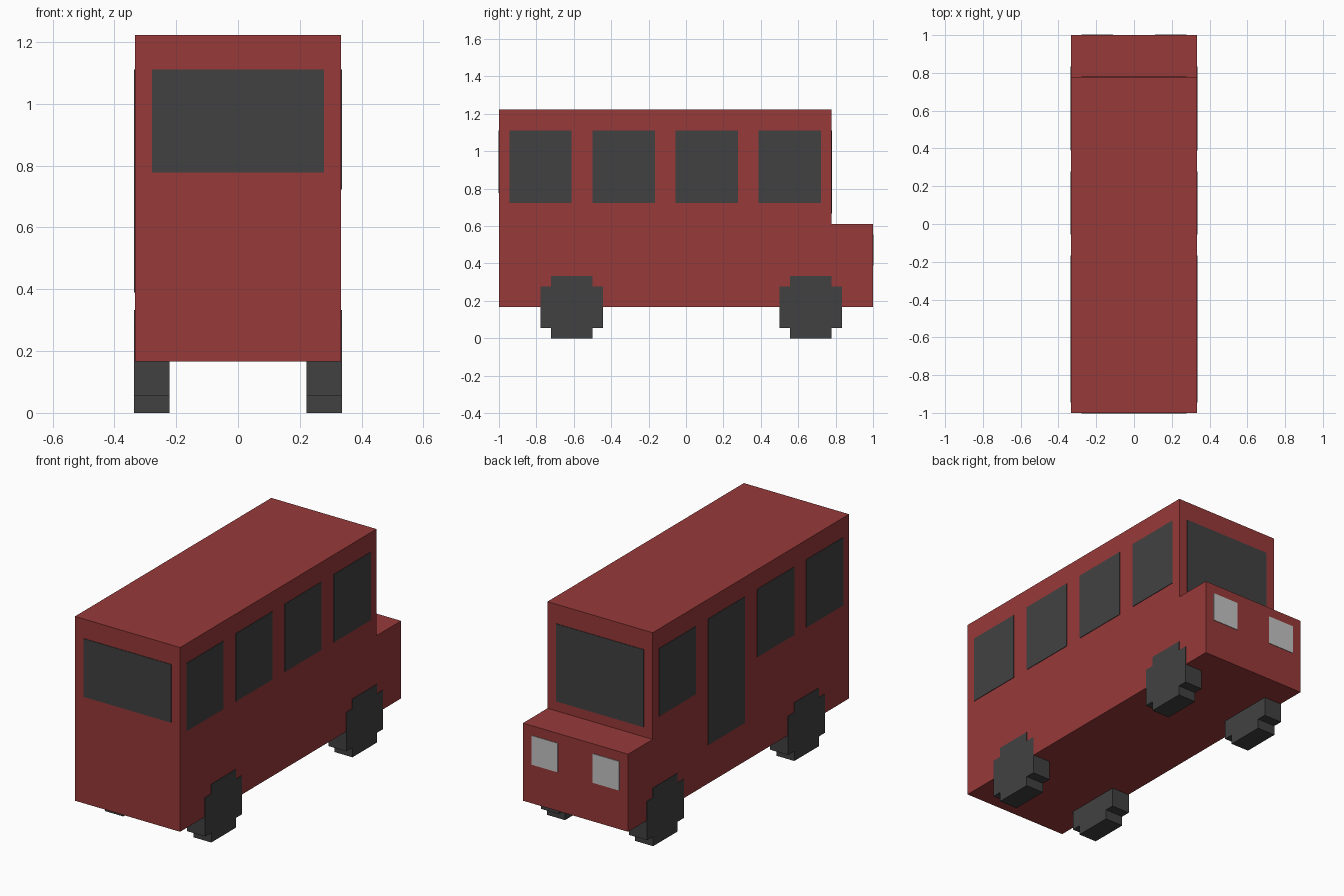
import bpy, bmesh
from mathutils import Vector

if "Cube" in bpy.data.objects:
    bpy.data.objects.remove(bpy.data.objects["Cube"])

U = 1 / 18     # the model sits on a grid of eighteenths
T = 0.003      # how far painted plates stand proud


def material(name, r, g, b):
    m = bpy.data.materials.new(name)
    m.diffuse_color = (r, g, b, 1)
    m.use_nodes = True
    m.node_tree.nodes["Principled BSDF"].inputs["Base Color"].default_value = m.diffuse_color
    return m


RED = material("brick red", 0.31, 0.041, 0.041)
DARK = material("dark grey", 0.053, 0.053, 0.053)
LIGHT = material("light grey", 0.55, 0.55, 0.55)


def prism(name, profile, x0, x1, mat):
    """Extrude a (y, z) profile, given in grid units, from x0 to x1."""
    bm = bmesh.new()
    face = bm.faces.new([bm.verts.new((x0, y * U, z * U)) for y, z in profile])
    out = bmesh.ops.extrude_face_region(bm, geom=[face])["geom"]
    verts = [v for v in out if isinstance(v, bmesh.types.BMVert)]
    bmesh.ops.translate(bm, verts=verts, vec=(x1 - x0, 0, 0))
    bmesh.ops.recalc_face_normals(bm, faces=bm.faces)
    me = bpy.data.meshes.new(name)
    bm.to_mesh(me)
    bm.free()
    me.materials.append(mat)
    ob = bpy.data.objects.new(name, me)
    bpy.context.collection.objects.link(ob)
    return ob


def box(name, lo, hi, mat):
    return prism(name, [(lo[1], lo[2]), (hi[1], lo[2]), (hi[1], hi[2]), (lo[1], hi[2])],
                 lo[0] * U, hi[0] * U, mat)


t = T / U

# Body with stepped hood
prism("body", [(-18, 3), (18, 3), (18, 11), (14, 11), (14, 22), (-18, 22)],
      -6 * U, 6 * U, RED)

# Blocky wheels, flush with the sides
for end, yc in (("rear", -11), ("front", 12)):
    outline = [(-2, 0), (2, 0), (2, 1), (3, 1), (3, 5), (2, 5),
               (2, 6), (-2, 6), (-2, 5), (-3, 5), (-3, 1), (-2, 1)]
    outline = [(y + yc, z) for y, z in outline]
    for side, s in (("left", -1), ("right", 1)):
        prism(f"{end}_{side}_wheel", outline, s * 4 * U, s * (6 * U + T), DARK)

# Side windows, with a tall door in place of one on the left
for i, y in enumerate((-17, -9, -1, 7)):
    box(f"right_window_{i + 1}", (6 - t, y, 13), (6 + t, y + 6, 20), DARK)
    door = i == 2
    box("left_door" if door else f"left_window_{i + 1}",
        (-6 - t, y, 7 if door else 13), (-6 + t, y + 6, 20), DARK)

# End windows
box("back_window", (-5, -18 - t, 14), (5, -18 + t, 20), DARK)
box("windshield", (-5, 14 - t, 12), (5, 14 + t, 20), DARK)

# Headlights
for side, x in (("left", -5), ("right", 2)):
    box(f"{side}_headlight", (x, 18 - t, 7), (x + 3, 18 + t, 10), LIGHT)
